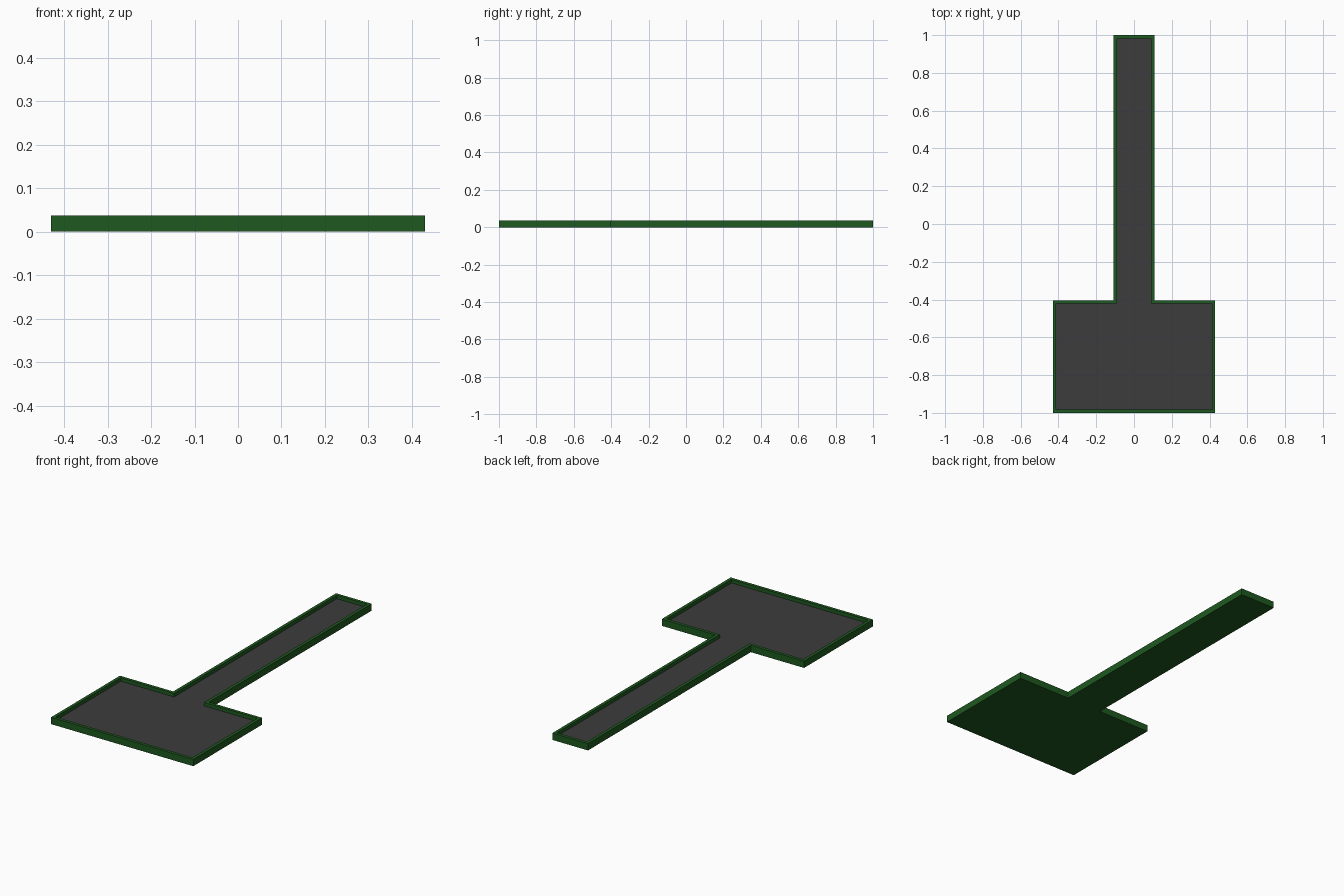
import bpy, bmesh

if "Cube" in bpy.data.objects:
    bpy.data.objects.remove(bpy.data.objects["Cube"])

HEIGHT, RIM, FLOOR_Z = 0.037, 0.017, 0.018


def material(name, rgb):
    m = bpy.data.materials.new(name)
    m.diffuse_color = (*rgb, 1)
    m.use_nodes = True
    m.node_tree.nodes["Principled BSDF"].inputs["Base Color"].default_value = m.diffuse_color
    return m


def make_object(name, bm, mat):
    bmesh.ops.recalc_face_normals(bm, faces=bm.faces)
    mesh = bpy.data.meshes.new(name)
    bm.to_mesh(mesh)
    bm.free()
    mesh.materials.append(mat)
    ob = bpy.data.objects.new(name, mesh)
    bpy.context.collection.objects.link(ob)
    return ob


def outline(inset=0.0):
    """Mirrored outline: wide pad at the front, narrow lane to the back."""
    half = [(0.43 - inset, -1 + inset), (0.43 - inset, -0.405 - inset),
            (0.108 - inset, -0.405 - inset), (0.108 - inset, 1 - inset)]
    return half + [(-x, y) for x, y in reversed(half)]


def ring(bm, pts, z):
    return [bm.verts.new((x, y, z)) for x, y in pts]


def bridge(bm, a, b):
    for i in range(len(a)):
        j = (i + 1) % len(a)
        bm.faces.new((a[i], a[j], b[j], b[i]))


green = material("dark green", (0.013, 0.100, 0.014))
grey = material("charcoal", (0.045, 0.045, 0.045))

# Tray: underside, outer walls, rim top and inner walls
bm = bmesh.new()
loops = [ring(bm, outline(), 0), ring(bm, outline(), HEIGHT),
         ring(bm, outline(RIM), HEIGHT), ring(bm, outline(RIM), FLOOR_Z)]
for a, b in zip(loops, loops[1:]):
    bridge(bm, a, b)
bm.faces.new(loops[0])
bm.faces.new(loops[-1])
tray = make_object("tray_rim", bm, green)

# Recessed floor: painted on the tray's inside face
tray.data.materials.append(grey)
for p in tray.data.polygons:
    if abs(p.center.z - FLOOR_Z) < 1e-4 and p.normal.z > 0.9:
        p.material_index = 1
